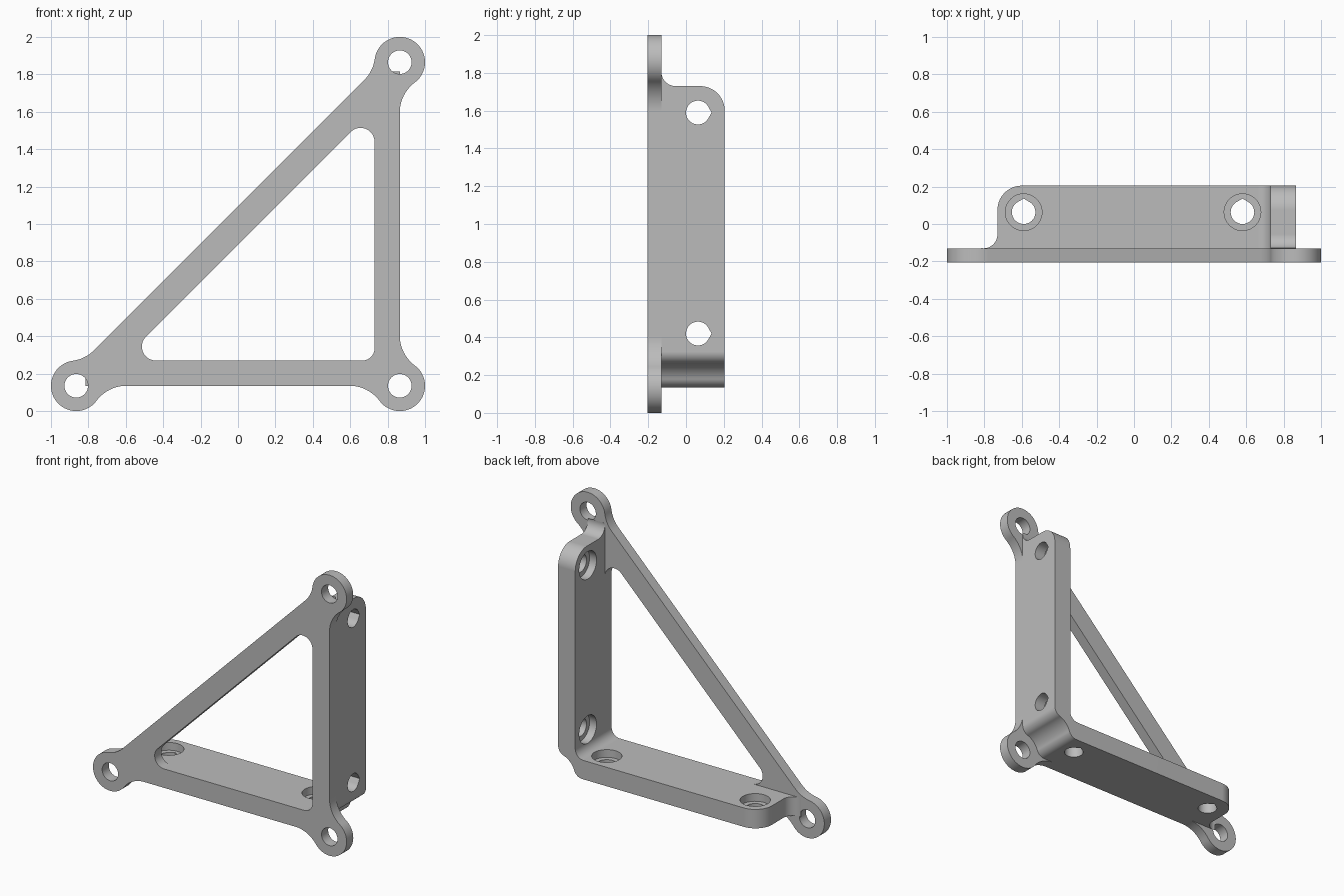
import bpy, bmesh, math
from mathutils import Vector

cube = bpy.data.objects.get("Cube")
if cube:
    bpy.data.objects.remove(cube, do_unlink=True)

grey = bpy.data.materials.new("plain_grey")
grey.use_nodes = True
colour = (0.5, 0.5, 0.5, 1)
grey.diffuse_color = colour
grey.node_tree.nodes["Principled BSDF"].inputs["Base Color"].default_value = colour

BACK, FRONT, SEAM = 0.205, -0.205, -0.13
EDGE, INNER = 0.865, 0.73        # outer and inner faces of the upright
BOSS, HOLE, BLEND, ROUND = 0.135, 0.063, 0.2, 0.065


def arc(cu, cv, r, a0, a1, steps=16):
    angles = [math.radians(a0 + (a1 - a0) * i / steps) for i in range(steps + 1)]
    return [(cu + r * math.cos(a), cv + r * math.sin(a)) for a in angles]


def circle(cu, cv, r):
    return arc(cu, cv, r, 0, 360, 48)[:-1]


def rounded(corners):
    """Round each (u, v, radius) corner of a convex polygon."""
    pts = []
    for i, (u, v, r) in enumerate(corners):
        p = Vector((u, v))
        a = (Vector(corners[i - 1][:2]) - p).normalized()
        b = (Vector(corners[(i + 1) % len(corners)][:2]) - p).normalized()
        c = p + (a + b).normalized() * r / math.sin(a.angle(b) / 2)
        start = p + a * (a.dot(c - p)) - c
        end = p + b * (b.dot(c - p)) - c
        a0 = math.degrees(math.atan2(start.y, start.x))
        a1 = math.degrees(math.atan2(end.y, end.x))
        pts += arc(c.x, c.y, r, a0, a0 + (a1 - a0 + 180) % 360 - 180)
    return pts


def prism(name, pts, lo, hi, place):
    bm = bmesh.new()
    bottom = [bm.verts.new(place(u, v, lo)) for u, v in pts]
    top = [bm.verts.new(place(u, v, hi)) for u, v in pts]
    bm.faces.new(bottom)
    bm.faces.new(top)
    for i in range(len(pts)):
        bm.faces.new((bottom[i - 1], bottom[i], top[i], top[i - 1]))
    bmesh.ops.remove_doubles(bm, verts=bm.verts, dist=1e-5)
    bmesh.ops.recalc_face_normals(bm, faces=bm.faces)
    mesh = bpy.data.meshes.new(name)
    bm.to_mesh(mesh)
    bm.free()
    mesh.materials.append(grey)
    obj = bpy.data.objects.new(name, mesh)
    bpy.context.collection.objects.link(obj)
    return obj


def activate(obj):
    bpy.ops.object.select_all(action='DESELECT')
    obj.select_set(True)
    bpy.context.view_layer.objects.active = obj


def cut(obj, cutter):
    activate(obj)
    mod = obj.modifiers.new("cut", 'BOOLEAN')
    mod.operation, mod.solver, mod.object = 'DIFFERENCE', 'EXACT', cutter
    bpy.ops.object.modifier_apply(modifier=mod.name)
    bpy.data.objects.remove(cutter, do_unlink=True)


def finish(obj):
    activate(obj)
    bpy.ops.object.shade_smooth_by_angle(angle=math.radians(30))
    obj.modifiers.new("even_shading", 'WEIGHTED_NORMAL').keep_sharp = True


def facing(u, v, w):             # profile in x-z, extruded along y
    return (u, w, v)


def upright(u, v, w):            # profile in y-z, extruded along x
    return (w, u, v)


def foot(u, v, w):               # the upright mirrored onto the horizontal arm
    return (1 - v, u, 1 - w)


# Front plate outline: three bosses blended into straight edges
bosses = [Vector((-EDGE, BOSS)), Vector((EDGE, BOSS)), Vector((EDGE, 2 - BOSS))]
edge_offset = [0, 0, 0.067]


def blend_centres(i):
    a, b = bosses[i], bosses[(i + 1) % 3]
    d = (b - a).normalized()
    out = Vector((d.y, -d.x)) * (edge_offset[i] + BLEND)
    along = d * math.sqrt((BLEND + BOSS) ** 2 - out.length_squared)
    return a + out + along, b + out - along, math.degrees(math.atan2(out.y, out.x))


def heading(a, b):
    return math.degrees(math.atan2(b.y - a.y, b.x - a.x))


def short_arc(c, a0, a1):
    return arc(c.x, c.y, BLEND, a0, a0 + (a1 - a0 + 180) % 360 - 180)


outline = []
for i, boss in enumerate(bosses):
    before = blend_centres(i - 1 if i else 2)[1]
    start, stop, out = blend_centres(i)
    a0, a1 = heading(boss, before), heading(boss, start)
    outline += arc(boss.x, boss.y, BOSS, a0, a0 + (a1 - a0) % 360, 40)
    outline += short_arc(start, heading(start, boss), out + 180)
    outline += short_arc(stop, out + 180, heading(stop, bosses[(i + 1) % 3]))

# Drop coincident points where arcs meet
outline = [p for i, p in enumerate(outline)
           if (Vector(p) - Vector(outline[i - 1])).length > 1e-4]
plate = prism("front_plate", outline, FRONT, SEAM, facing)

# Triangular window and mounting holes
window = rounded([(INNER, 0.27, ROUND), (INNER, 1.62, 0.075), (-0.62, 0.27, 0.075)])
cut(plate, prism("window_cutter", window, -0.4, 0.4, facing))
for boss in bosses:
    cut(plate, prism("hole_cutter", circle(boss.x, boss.y, HOLE), -0.4, 0.4, facing))
finish(plate)

# L-shaped flange, relieved around the corner boss
far = 1.9
profile = [(INNER, far)]
profile += arc(INNER - ROUND, 0.27 + ROUND, ROUND, 0, -90)
profile += [(1 - far, 0.27), (1 - far, BOSS)]
profile += arc(0.676, 0.2, ROUND, -90, -19)
profile += arc(EDGE, BOSS, BOSS, 161, 109)[1:-1]
profile += arc(0.8, 0.324, ROUND, -71, 0)
profile += [(EDGE, far)]
flange = prism("corner_flange", profile, SEAM, BACK, facing)

# Shaped arm ends, teardrop screw holes and counterbores on both arms
end = [(-0.3, 2.1), (-0.3, 1.8)] + arc(-0.055, 1.805, 0.075, 172, 270)
end += arc(0.075, 1.6, 0.13, 90, 0) + [(0.4, 1.6), (0.4, 2.1)]
for place in (upright, foot):
    cut(flange, prism("end_cutter", end, 0.6, 1.1, place))
    for v in (1.59, 0.42):
        drop = arc(HOLE, v, HOLE, 30, 330, 40) + [(HOLE * 2.155, v)]
        cut(flange, prism("screw_cutter", drop, 0.6, 1.1, place))
        cut(flange, prism("bore_cutter", circle(HOLE, v, 0.098), 0.6, 0.785, place))
finish(flange)
